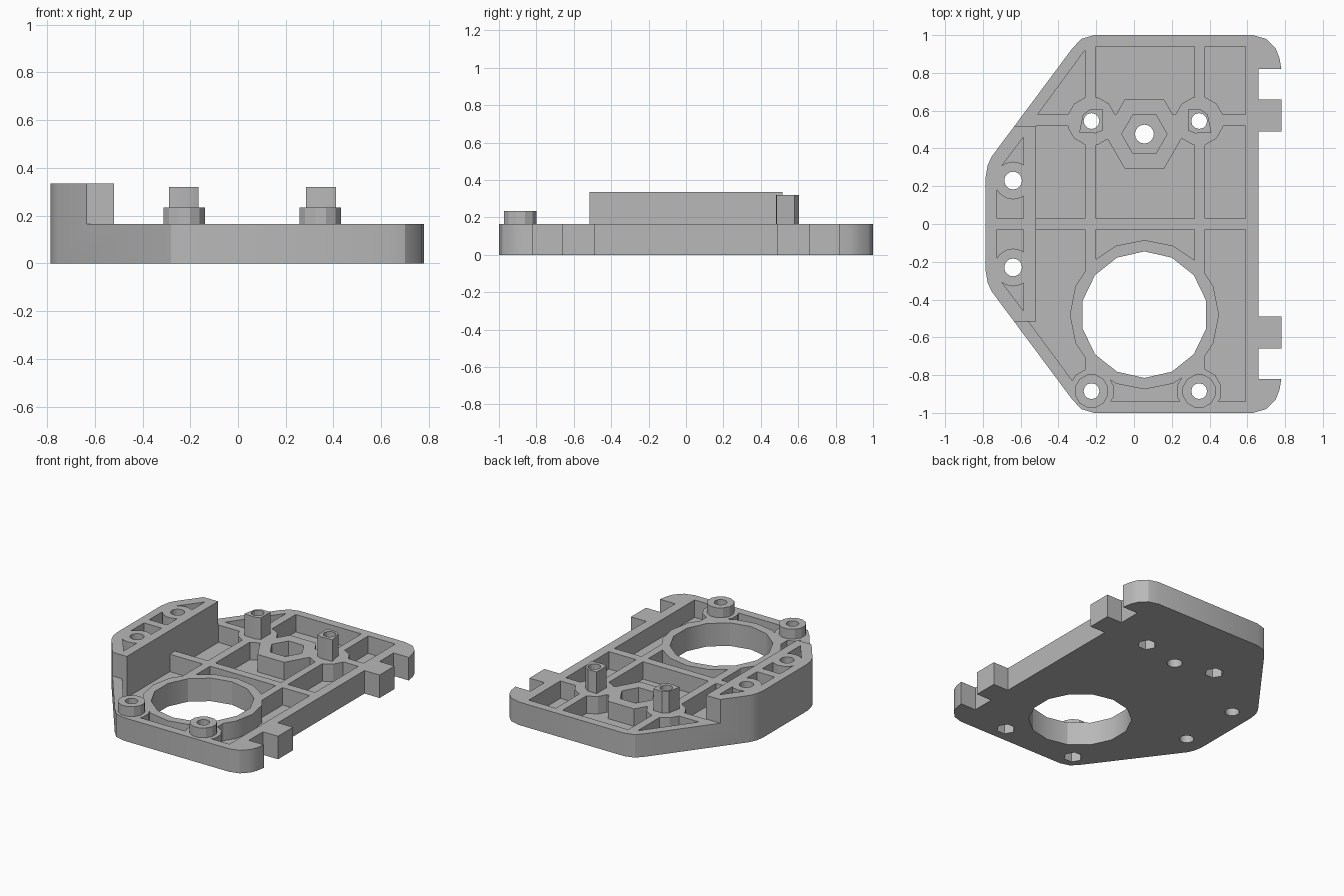
import bpy, bmesh
from math import cos, sin, pi

if "Cube" in bpy.data.objects:
    bpy.data.objects.remove(bpy.data.objects["Cube"], do_unlink=True)

PLATE_TOP = 0.165
WALL_TOP = 0.335
FLOOR = 0.04
HIGH = 0.5          # cutters rise above everything
LOW = -0.1          # and reach below everything

grey = bpy.data.materials.new("plain grey")
grey.use_nodes = True
grey.diffuse_color = (0.48, 0.48, 0.48, 1)
grey.node_tree.nodes["Principled BSDF"].inputs["Base Color"].default_value = grey.diffuse_color


def prism(name, points, z0, z1):
    """Extrude a flat outline from z0 to z1."""
    bm = bmesh.new()
    face = bm.faces.new([bm.verts.new((x, y, z0)) for x, y in points])
    side = bmesh.ops.extrude_face_region(bm, geom=[face])["geom"]
    moved = [v for v in side if isinstance(v, bmesh.types.BMVert)]
    bmesh.ops.translate(bm, verts=moved, vec=(0, 0, z1 - z0))
    bmesh.ops.recalc_face_normals(bm, faces=bm.faces)
    mesh = bpy.data.meshes.new(name)
    bm.to_mesh(mesh)
    bm.free()
    mesh.materials.append(grey)
    obj = bpy.data.objects.new(name, mesh)
    bpy.context.collection.objects.link(obj)
    return obj


def ngon(x, y, r, n, start=0.0):
    return [(x + r * cos(start + 2 * pi * i / n), y + r * sin(start + 2 * pi * i / n))
            for i in range(n)]


def rect(x0, x1, y0, y1):
    return [(x0, y0), (x1, y0), (x1, y1), (x0, y1)]


def flip_y(points):
    return [(x, -y) for x, y in reversed(points)]


def cut(obj, cutter):
    """Subtract the cutter, bake the result and discard the cutter."""
    mod = obj.modifiers.new("cut", 'BOOLEAN')
    mod.operation = 'DIFFERENCE'
    mod.solver = 'EXACT'
    mod.object = cutter
    deps = bpy.context.evaluated_depsgraph_get()
    deps.update()
    baked = bpy.data.meshes.new_from_object(obj.evaluated_get(deps))
    obj.modifiers.clear()
    obj.data = baked
    bpy.data.objects.remove(cutter, do_unlink=True)


def cut_shape(obj, points, z0=LOW, z1=HIGH):
    cut(obj, prism("cutter", points, z0, z1))


# Key positions
MID_X = 0.055
RING = (MID_X, -0.48)
HEX = (MID_X, 0.476)
POSTS = [(-0.225, 0.545), (0.335, 0.545)]
POSTS[1] = (0.345, 0.545)
FEET = [(-0.225, -0.885), (0.345, -0.885)]
WALL_HOLE = (-0.64, 0.23)

# Plate outline with hooked right edge, mirrored front to back
half = [(0.66, 0.49), (0.78, 0.49), (0.78, 0.66), (0.66, 0.66), (0.66, 0.82),
        (0.78, 0.82), (0.77, 0.88), (0.75, 0.93), (0.7, 0.98), (0.63, 1.0),
        (-0.21, 1.0), (-0.28, 0.98), (-0.33, 0.925), (-0.755, 0.355),
        (-0.775, 0.31), (-0.785, 0.25)]
body = prism("base_plate", half + flip_y(half), 0, WALL_TOP)

# Lower everything except the raised left wall
step = [(-0.52, 0.517), (-0.9, 0.517), (-0.9, 1.1), (1, 1.1)]
cut_shape(body, step + flip_y(step), PLATE_TOP, HIGH)

# Main pocket, interrupted by ribs, rings and the hexagonal boss
pocket = prism("pocket", [(0.59, -0.94), (0.59, 0.94), (-0.245, 0.94), (-0.52, 0.566),
                          (-0.52, -0.517), (-0.557, -0.517), (-0.245, -0.94)], FLOOR, HIGH)
ribs = [rect(-0.26, -0.2, -1.1, 1.1), rect(0.32, 0.375, -1.1, 1.1),
        rect(-1, 1, -0.03, 0.03), rect(-1, 1, 0.52, 0.58),
        ngon(*HEX, 0.21, 6), ngon(*RING, 0.395, 16)]
ribs += [ngon(x, y, 0.13, 12, pi / 12) for x, y in POSTS]
ribs += [ngon(x, y, 0.12, 12, pi / 12) for x, y in FEET]
for rib in ribs:
    cut_shape(pocket, rib)
cut(body, pocket)

# Wall pockets and screw holes on both halves of the raised wall
slot = [(-0.585, 0.46), (-0.725, 0.275), (-0.725, 0.03), (-0.585, 0.03)]
for mirror in (list, flip_y):
    wall_pocket = prism("wall_pocket", mirror(slot), FLOOR, HIGH)
    cut_shape(wall_pocket, mirror(ngon(*WALL_HOLE, 0.1, 16)))
    cut(body, wall_pocket)
    cut_shape(body, mirror(ngon(*WALL_HOLE, 0.047, 16)))

# Large opening, nut recess and its hole
cut_shape(body, ngon(*RING, 0.335, 14, pi / 2))
cut_shape(body, ngon(*HEX, 0.12, 6), 0.06, HIGH)
cut_shape(body, ngon(*HEX, 0.05, 16))

# Screw holes with hexagonal recesses underneath
for x, y in POSTS + FEET:
    cut_shape(body, ngon(x, y, 0.042, 12))
    cut_shape(body, ngon(x, y, 0.062, 6), LOW, 0.08)

# Tall posts at the back and short collars at the front
parts = [body]
post = [(-0.065, -0.06), (0.02, -0.065), (0.06, -0.05), (0.06, 0.06),
        (-0.01, 0.06), (-0.045, 0.035)]
for side, sign, (px, py), (fx, fy) in zip(("right", "left"), (1, -1), POSTS, FEET):
    tall = prism(side + "_post", [(px + sign * x, py + y) for x, y in post], PLATE_TOP, 0.32)
    cut_shape(tall, ngon(px, py, 0.042, 12))
    collar = prism(side + "_collar", ngon(fx, fy, 0.09, 12, pi / 12), PLATE_TOP, 0.235)
    cut_shape(collar, ngon(fx, fy, 0.042, 12))
    parts += [tall, collar]

# Smooth the rounded corners, keep edges crisp
bpy.ops.object.select_all(action='DESELECT')
for obj in parts:
    obj.select_set(True)
bpy.context.view_layer.objects.active = body
bpy.ops.object.shade_smooth_by_angle(angle=pi / 7)
